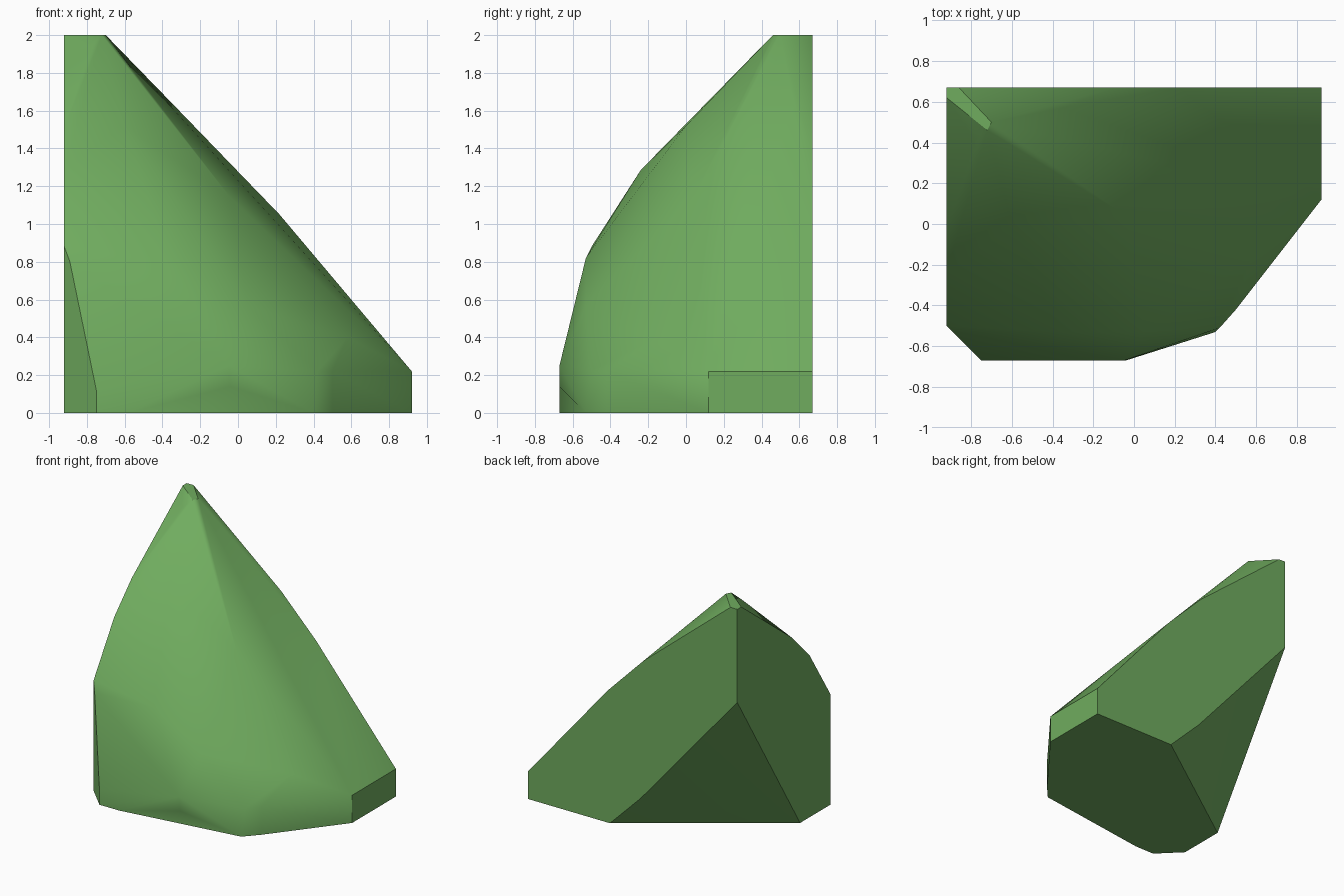
import bpy, bmesh, math

cube = bpy.data.objects.get("Cube")
if cube:
    bpy.data.objects.remove(cube, do_unlink=True)

# One flat green
green = bpy.data.materials.new("moss_green")
green.use_nodes = True
colour = (0.162, 0.413, 0.114, 1.0)
green.diffuse_color = colour
bsdf = green.node_tree.nodes["Principled BSDF"]
bsdf.inputs["Base Color"].default_value = colour
bsdf.inputs["Roughness"].default_value = 0.9

# Flat base and the low wall above it
base = [(0.92, 0.12, 0), (0.92, 0.67, 0), (0.20, 0.67, 0), (-0.92, -0.12, 0),
        (-0.92, -0.50, 0), (-0.75, -0.67, 0), (-0.58, -0.67, 0),
        (0.40, -0.53, 0), (0.50, -0.42, 0)]
low_wall = [(0.92, 0.12, 0.22), (0.92, 0.67, 0.22), (0.50, -0.42, 0.22),
            (0.42, -0.51, 0.22), (-0.04, -0.67, 0.14), (-0.05, -0.67, 0.25),
            (-0.75, -0.67, 0.12)]
# Front and right slopes
slopes = [(-0.89, -0.53, 0.80), (-0.37, -0.53, 0.82), (0.05, -0.53, 0.57),
          (0.58, -0.15, 0.40), (-0.04, 0.04, 1.14), (-0.60, 0.0, 1.52),
          (-0.40, 0.31, 1.58), (-0.35, 0.57, 1.64)]
# Outlines of the flat back and left walls, with the undercut corner
walls = [(-0.92, -0.50, 0.88), (-0.92, -0.24, 1.285), (-0.92, -0.02, 1.51),
         (-0.92, 0.67, 1.26), (-0.07, 0.67, 0.27),
         (-0.09, 0.67, 1.365), (0.22, 0.67, 1.05)]
# Small flat tip
tip = [(-0.92, 0.62, 2), (-0.92, 0.67, 2), (-0.86, 0.67, 2),
       (-0.70, 0.50, 2), (-0.72, 0.46, 2), (-0.78, 0.41, 1.94)]

# Wrap the corners into one chiselled stone
bm = bmesh.new()
for p in base + low_wall + slopes + walls + tip:
    bm.verts.new(p)
hull = bmesh.ops.convex_hull(bm, input=bm.verts)
loose = {v for v in hull["geom_interior"] + hull["geom_unused"]
         if isinstance(v, bmesh.types.BMVert)}
bmesh.ops.delete(bm, geom=list(loose), context='VERTS')
bmesh.ops.dissolve_limit(bm, angle_limit=math.radians(1), verts=bm.verts, edges=bm.edges)
bmesh.ops.recalc_face_normals(bm, faces=bm.faces)

mesh = bpy.data.meshes.new("rock")
bm.to_mesh(mesh)
bm.free()
mesh.materials.append(green)
rock = bpy.data.objects.new("rock", mesh)
bpy.context.collection.objects.link(rock)

# Soft slopes, crisp cut edges
bpy.ops.object.select_all(action='DESELECT')
rock.select_set(True)
bpy.context.view_layer.objects.active = rock
bpy.ops.object.shade_smooth_by_angle(angle=math.radians(34))
